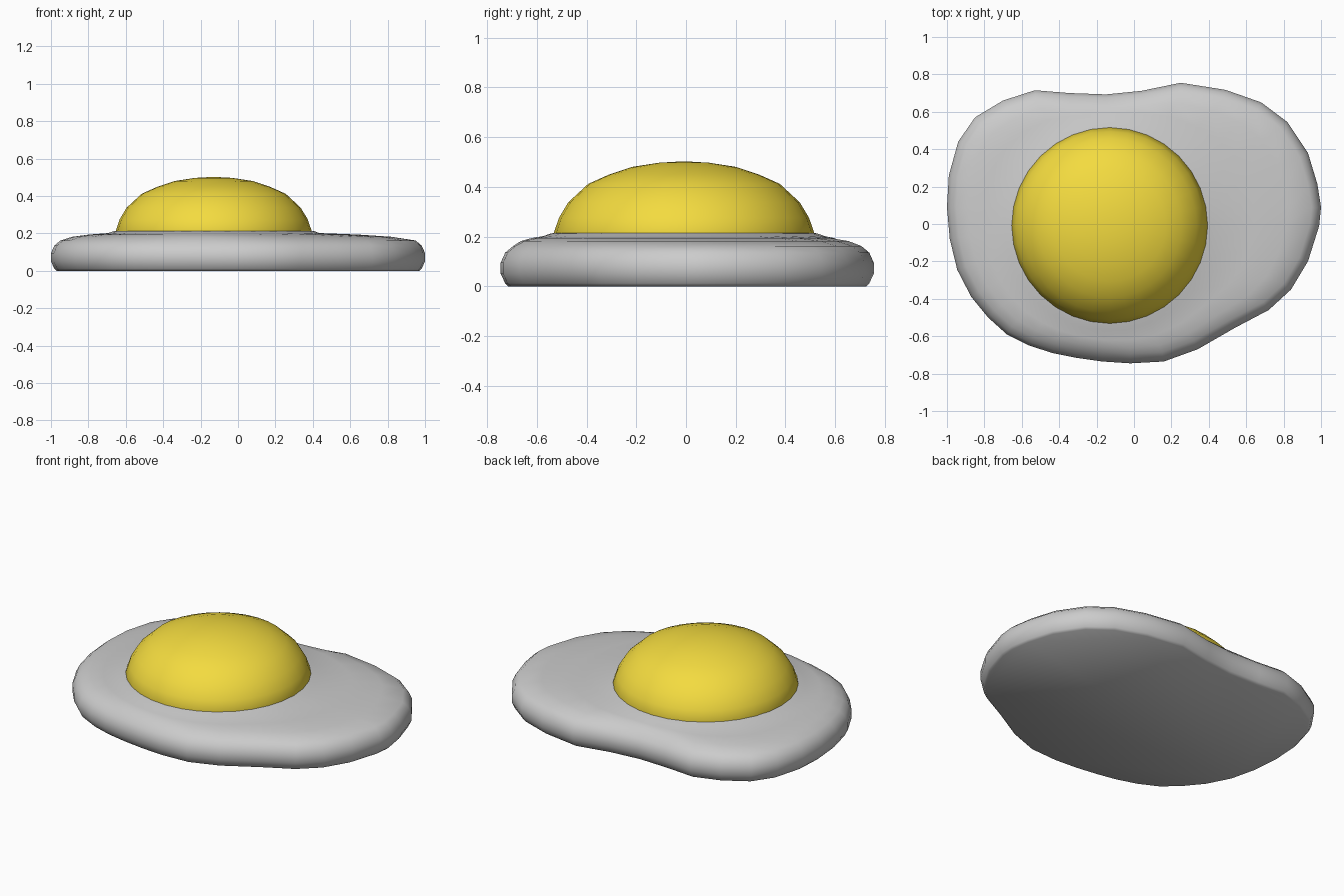
import bpy, bmesh, math
from mathutils import Vector

if "Cube" in bpy.data.objects:
    bpy.data.objects.remove(bpy.data.objects["Cube"])

YOLK = Vector((-0.13, -0.008))
YOLK_R = 0.525

# Irregular rim of the egg white, seen from above
RIM = [(-0.99, .26), (-.94, .44), (-.85, .57), (-.70, .66), (-.53, .715), (-.345, .70),
       (-.15, .693), (.04, .712), (.25, .755), (.49, .717), (.68, .65), (.82, .545),
       (.93, .38), (.98, .215), (1.0, .09), (.99, -.01), (.93, -.20), (.84, -.35),
       (.72, -.46), (.54, -.555), (.34, -.67), (.16, -.735), (-.02, -.745), (-.17, -.735),
       (-.31, -.715), (-.435, -.69), (-.56, -.65), (-.68, -.59), (-.78, -.50), (-.87, -.39),
       (-.945, -.245), (-.985, -.08), (-1.0, .09)]
rim = [Vector(p) for p in RIM]


def inset(d):
    """Rim moved inward along its normals (rim runs clockwise)."""
    out = []
    for i, p in enumerate(rim):
        t = (rim[(i + 1) % len(rim)] - rim[i - 1]).normalized()
        out.append(p + Vector((t.y, -t.x)) * d)
    return out


def toward_yolk(ring, f, radius):
    """Blend a ring toward a circle around the yolk."""
    return [p.lerp(YOLK + (p - YOLK).normalized() * radius, f) for p in ring]


def loft(name, rings, cap_start=False, cap_end=False):
    bm = bmesh.new()
    loops = [[bm.verts.new((p.x, p.y, z)) for p in ring] for ring, z in rings]
    for a, b in zip(loops, loops[1:]):
        for i in range(len(a)):
            j = (i + 1) % len(a)
            bm.faces.new((a[i], a[j], b[j], b[i]))
    if cap_start:
        bm.faces.new(loops[0])
    if cap_end:
        bm.faces.new(loops[-1])
    bmesh.ops.recalc_face_normals(bm, faces=bm.faces)
    me = bpy.data.meshes.new(name)
    bm.to_mesh(me)
    bm.free()
    ob = bpy.data.objects.new(name, me)
    bpy.context.collection.objects.link(ob)
    bpy.ops.object.select_all(action='DESELECT')
    ob.select_set(True)
    bpy.context.view_layer.objects.active = ob
    bpy.ops.object.shade_smooth_by_angle(angle=math.radians(50))
    return ob


# Egg white: flat base, rounded side, shallow top with a small lip at the yolk
shoulder = inset(0.05)
loft("egg_white", [
    (inset(0.03), 0.0), (inset(0.018), 0.012), (inset(0), 0.05), (inset(0), 0.095),
    (inset(0.018), 0.135), (shoulder, 0.162),
    (toward_yolk(shoulder, 0.25, 0.57), 0.182),
    (toward_yolk(shoulder, 0.6, 0.57), 0.194),
    (toward_yolk(shoulder, 1, 0.565), 0.202),
    (toward_yolk(shoulder, 1, 0.535), 0.213),
    (toward_yolk(shoulder, 1, 0.505), 0.215)], cap_start=True, cap_end=True)

# Yolk: turned dome tucked into the white
SIDES = 32
PROFILE = [(.52, .19), (.525, .21), (.503, .275), (.465, .338), (.385, .412),
           (.30, .45), (.21, .48), (.10, .497), (.03, .501)]
dome = []
for r, z in PROFILE:
    dome.append(([YOLK + Vector((math.cos(a), math.sin(a))) * r
                  for a in (math.tau * i / SIDES for i in range(SIDES))], z))
yolk = loft("yolk", dome, cap_start=True, cap_end=True)
mat = bpy.data.materials.new("yolk_yellow")
mat.diffuse_color = (0.9, 0.71, 0.05, 1)
mat.use_nodes = True
mat.node_tree.nodes["Principled BSDF"].inputs["Base Color"].default_value = mat.diffuse_color
yolk.data.materials.append(mat)
